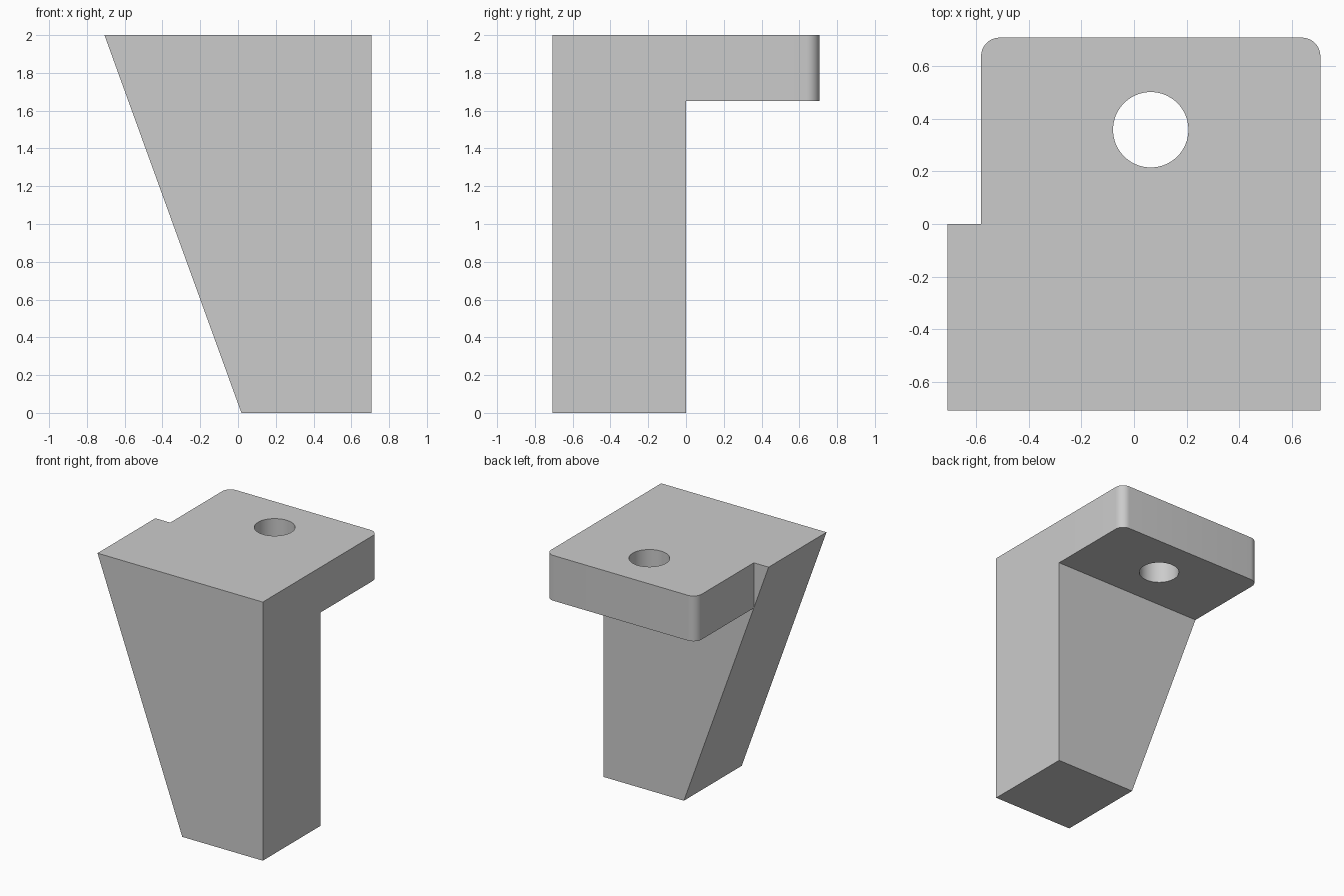
import bpy, bmesh
from math import sin, cos, pi, radians
from mathutils import Vector

if "Cube" in bpy.data.objects:
    bpy.data.objects.remove(bpy.data.objects["Cube"], do_unlink=True)

HALF = 0.707      # half width and half depth
TOP = 2.0         # overall height
TAB_Z = 1.65      # underside of the mounting tab
FOOT_X = 0.018    # narrow end of the sloping side
CORNER = 0.07     # tab corner radius
HOLE_R = 0.143

grey = bpy.data.materials.new("plain grey")
grey.use_nodes = True
grey.diffuse_color = (0.6, 0.6, 0.6, 1)
grey.node_tree.nodes["Principled BSDF"].inputs["Base Color"].default_value = (0.6, 0.6, 0.6, 1)


def prism(name, outline, depth):
    """Extrude a closed outline of 3D points along the depth vector."""
    bm = bmesh.new()
    face = bm.faces.new([bm.verts.new(p) for p in outline])
    new = bmesh.ops.extrude_face_region(bm, geom=[face])["geom"]
    bmesh.ops.translate(bm, vec=Vector(depth),
                        verts=[v for v in new if isinstance(v, bmesh.types.BMVert)])
    bmesh.ops.recalc_face_normals(bm, faces=bm.faces)
    mesh = bpy.data.meshes.new(name)
    bm.to_mesh(mesh)
    bm.free()
    mesh.materials.append(grey)
    obj = bpy.data.objects.new(name, mesh)
    bpy.context.collection.objects.link(obj)
    return obj


def arc(cx, cy, r, start, end, steps, z):
    angles = [start + (end - start) * i / steps for i in range(steps + 1)]
    return [(cx + r * cos(a), cy + r * sin(a), z) for a in angles]


def combine(target, other, operation):
    """Apply a boolean and remove the helper."""
    mod = target.modifiers.new(operation, 'BOOLEAN')
    mod.operation, mod.solver, mod.object = operation, 'EXACT', other
    bpy.context.view_layer.objects.active = target
    bpy.ops.object.modifier_apply(modifier=mod.name)
    bpy.data.objects.remove(other, do_unlink=True)


# Tapered leg: front outline pushed back to the middle of the depth
leg = prism("tapered_leg",
            [(FOOT_X, -HALF, 0), (HALF, -HALF, 0), (HALF, -HALF, TOP), (-HALF, -HALF, TOP)],
            (0, HALF, 0))

# Mounting tab: rounded back corners, as wide as the leg at the tab underside
left_x = FOOT_X - (HALF + FOOT_X) * TAB_Z / TOP
back = HALF - CORNER
tab = prism("mounting_tab",
            [(left_x, 0, TAB_Z), (HALF, 0, TAB_Z)]
            + arc(back, back, CORNER, 0, pi / 2, 10, TAB_Z)
            + arc(left_x + CORNER, back, CORNER, pi / 2, pi, 10, TAB_Z),
            (0, 0, TOP - TAB_Z))

# Bolt hole through the tab
hole = prism("hole_cutter",
             arc((left_x + HALF) / 2, HALF / 2 + 0.004, HOLE_R, 0, 2 * pi * 63 / 64, 63, TAB_Z - 0.1),
             (0, 0, TOP - TAB_Z + 0.2))
hole.hide_render = True
combine(tab, hole, 'DIFFERENCE')

# One solid bracket
combine(leg, tab, 'UNION')
leg.name = "tapered_bracket"
bpy.ops.object.select_all(action='DESELECT')
leg.select_set(True)
bpy.context.view_layer.objects.active = leg
bpy.ops.object.shade_smooth_by_angle(angle=radians(30))
